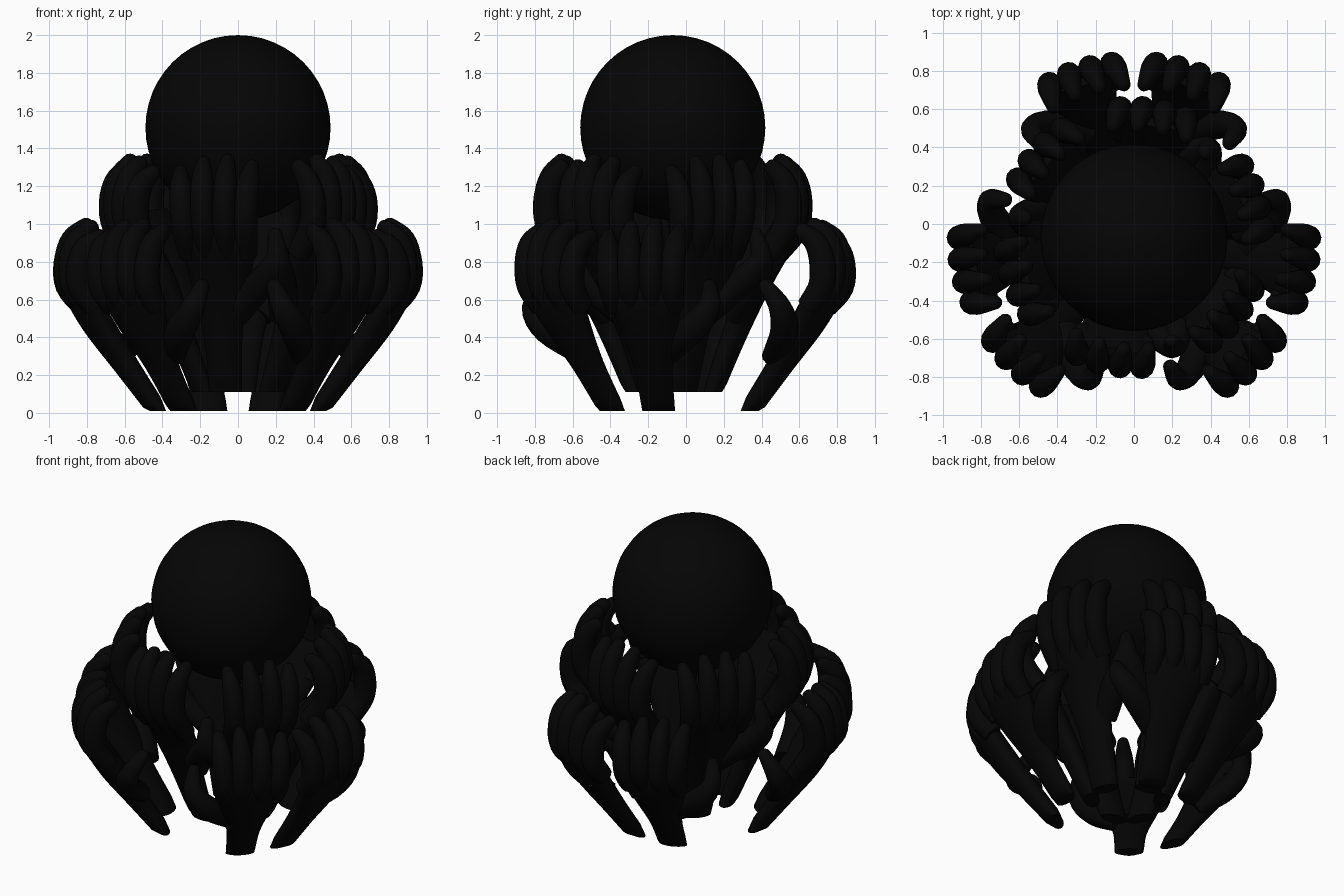
import bpy, bmesh, math
from mathutils import Vector, Matrix

if "Cube" in bpy.data.objects:
    bpy.data.objects.remove(bpy.data.objects["Cube"])

black = bpy.data.materials.new("black")
black.diffuse_color = (0.0015, 0.0015, 0.0015, 1)
black.use_nodes = True
black.node_tree.nodes["Principled BSDF"].inputs["Base Color"].default_value = black.diffuse_color
CY = -0.07  # ring centre on y


def spline(pts, n):
    """Catmull-Rom through points of any dimension."""
    p = [Vector(q) for q in pts]
    p = [p[0] * 2 - p[1]] + p + [p[-1] * 2 - p[-2]]
    out = []
    for i in range(1, len(p) - 2):
        a, b, c, d = p[i - 1:i + 3]
        for k in range(n):
            t = k / n
            out.append(0.5 * (2 * b + (c - a) * t + (2 * a - 5 * b + 4 * c - d) * t * t
                              + (3 * b - a - 3 * c + d) * t ** 3))
    return out + [p[-2]]


def tube(bm, path, sizes, ref, seg=14, n=4, tip=True, flat_z=None):
    """Loft elliptical rings along a path; sizes are (half width, half depth)."""
    pts = spline(path, n)
    rad = spline(sizes, n)
    if tip:  # rounded end
        d = (pts[-1] - pts[-2]).normalized()
        p0, r0 = pts[-1].copy(), rad[-1].copy()
        for a in (30, 55, 75):
            pts.append(p0 + d * r0[0] * 1.1 * math.sin(math.radians(a)))
            rad.append(r0 * math.cos(math.radians(a)))
    rings = []
    for i, p in enumerate(pts):
        tan = (pts[min(i + 1, len(pts) - 1)] - pts[max(i - 1, 0)]).normalized()
        u = (ref - tan * ref.dot(tan)).normalized()
        v = tan.cross(u)
        ring = []
        for k in range(seg):
            a = 2 * math.pi * k / seg
            q = p + u * rad[i][0] * math.cos(a) + v * rad[i][1] * math.sin(a)
            if flat_z is not None and i == 0:
                q.z = flat_z
            ring.append(bm.verts.new(q))
        rings.append(ring)
    for A, B in zip(rings, rings[1:]):
        for k in range(seg):
            bm.faces.new((A[k], A[(k + 1) % seg], B[(k + 1) % seg], B[k]))
    bm.faces.new(rings[0][::-1])
    bm.faces.new(rings[-1])


def hand_mesh(name, arm, finger, thumb, base_z, wrist_x):
    """Hand in local space: x = sideways (thumb at +x), y = outward, z = up."""
    bm = bmesh.new()
    X = Vector((1, 0, 0))
    # forearm and palm
    tube(bm, [(wrist_x * (1 - i / 4), r, z) for i, (r, z) in enumerate(arm)],
         [(0.088, 0.05), (0.105, 0.065), (0.165, 0.08), (0.21, 0.075), (0.20, 0.045)],
         X, seg=24, n=5, tip=False, flat_z=base_z)
    # four fingers fanned over the palm
    for x, drop in ((-0.19, 0.06), (-0.075, 0.01), (0.045, 0.0), (0.16, 0.03)):
        path = []
        for i, (r, z) in enumerate(finger):
            s = 0.90 + 0.05 * i
            path.append((x * s, r - 0.7 * x * x * s * s, z - drop * i / (len(finger) - 1)))
        tube(bm, path, [(0.055, 0.06), (0.064, 0.07), (0.064, 0.07), (0.057, 0.062), (0.038, 0.045)], X)
    # thumb
    tube(bm, thumb, [(0.06, 0.08), (0.07, 0.08), (0.058, 0.062), (0.036, 0.04)],
         Vector((0.6, 0.8, 0)))
    bmesh.ops.recalc_face_normals(bm, faces=bm.faces)
    me = bpy.data.meshes.new(name)
    bm.to_mesh(me)
    bm.free()
    me.materials.append(black)
    return me


def place(me, name, angle, thumb_ccw):
    """Copy a hand to an angle of the ring, mirrored for the other handedness."""
    me = me.copy()
    if thumb_ccw:
        me.transform(Matrix.Scale(-1, 4, (1, 0, 0)))
        me.flip_normals()
    me.transform(Matrix.Translation((0, CY, 0)) @ Matrix.Rotation(math.radians(angle - 90), 4, 'Z'))
    ob = bpy.data.objects.new(name, me)
    bpy.context.collection.objects.link(ob)
    smooth(ob)


def smooth(ob):
    bpy.ops.object.select_all(action='DESELECT')
    ob.select_set(True)
    bpy.context.view_layer.objects.active = ob
    bpy.ops.object.shade_smooth_by_angle(angle=math.radians(50))


# ball
bpy.ops.mesh.primitive_uv_sphere_add(segments=32, ring_count=24, radius=0.49, location=(0, CY, 1.51))
ball = bpy.context.object
ball.name = "ball"
ball.data.materials.append(black)
smooth(ball)

# lower outer ring and upper inner ring
outer = hand_mesh("lower_hand",
                  [(0.43, 0.01), (0.60, 0.25), (0.76, 0.48), (0.85, 0.64), (0.88, 0.76)],
                  [(0.82, 0.56), (0.90, 0.68), (0.91, 0.81), (0.88, 0.92), (0.81, 0.99)],
                  [(0.05, 0.59, 0.31), (0.22, 0.70, 0.44), (0.32, 0.71, 0.56), (0.31, 0.63, 0.67)],
                  0.01, 0.0)
inner = hand_mesh("upper_hand",
                  [(0.21, 0.11), (0.33, 0.42), (0.46, 0.72), (0.58, 0.93), (0.63, 1.06)],
                  [(0.55, 0.84), (0.65, 0.99), (0.67, 1.13), (0.645, 1.25), (0.59, 1.33)],
                  [(0.05, 0.36, 0.52), (0.20, 0.47, 0.68), (0.30, 0.53, 0.81), (0.29, 0.50, 0.94)],
                  0.11, -0.03)

for i, mid in enumerate((90, -29, 209)):
    place(outer, f"lower_hand_left_{i}", mid + 19, True)
    place(outer, f"lower_hand_right_{i}", mid - 19, False)
for i, gap in enumerate((50, 170, 290)):
    place(inner, f"upper_hand_left_{i}", gap - 30, True)
    place(inner, f"upper_hand_right_{i}", gap + 30, False)
